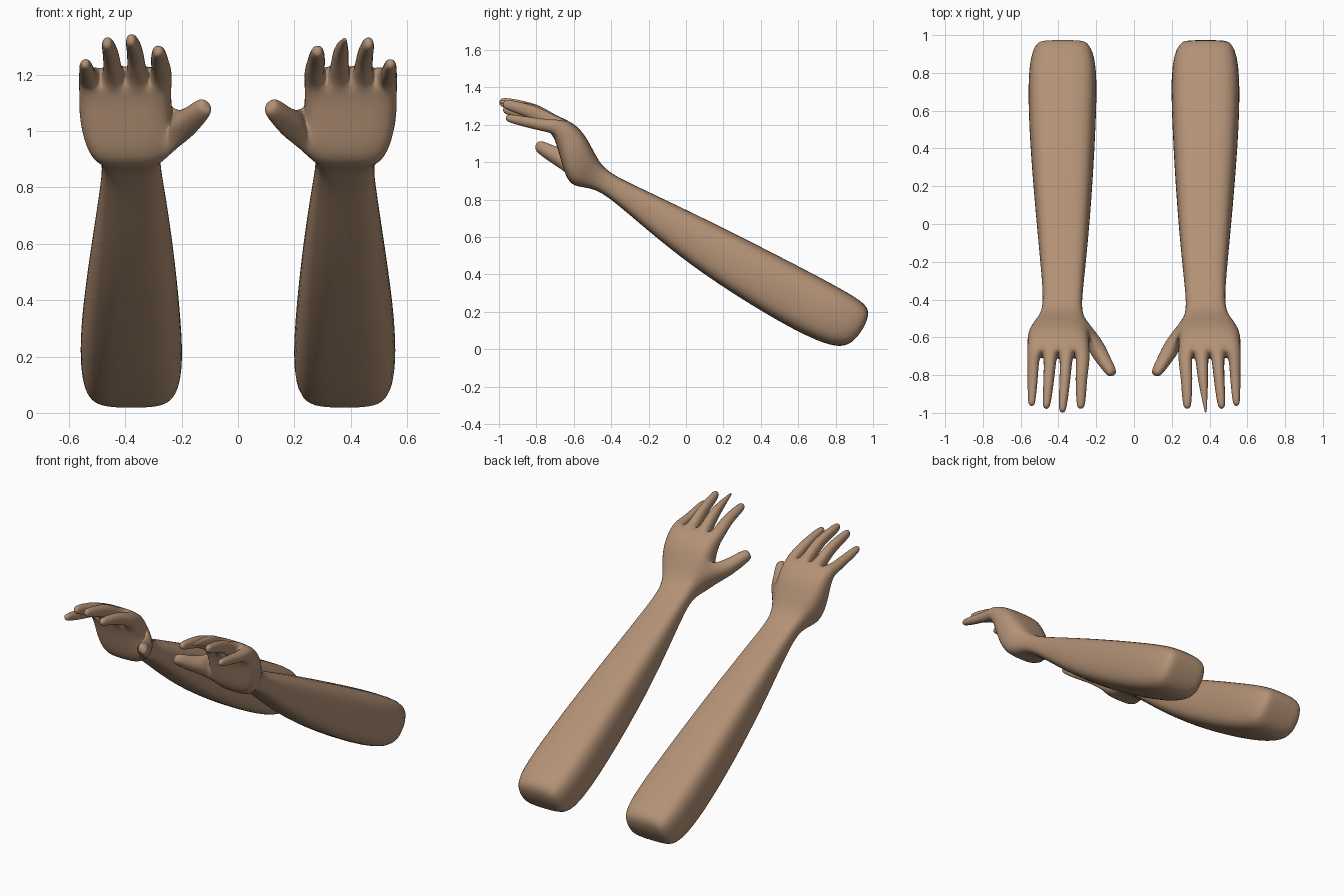
import bpy
import bmesh
import math
from mathutils import Vector, geometry

cube = bpy.data.objects.get("Cube")
if cube:
    bpy.data.objects.remove(cube)

skin = bpy.data.materials.new("tan_skin")
skin.use_nodes = True
skin.diffuse_color = (0.45, 0.285, 0.18, 1)
skin.node_tree.nodes["Principled BSDF"].inputs["Base Color"].default_value = skin.diffuse_color

# Rounded cross-section: five points over the top, one on the outer side,
# five back along the underside, one on the inner side
COLUMNS = [(-0.9, 0.8), (-0.5, 1), (0, 1), (0.5, 1), (0.9, 0.8)]
OUTLINE = COLUMNS + [(1, 0)] + [(u, -v) for u, v in reversed(COLUMNS)] + [(-1, 0)]

# Sections from elbow to knuckles: top y, z, bottom y, z, centre x, half width
SECTIONS = [
    (1.00, 0.20, 0.91, 0.04, 0.38, 0.135),
    (0.93, 0.27, 0.80, -0.01, 0.377, 0.19),
    (0.62, 0.435, 0.45, 0.17, 0.38, 0.185),
    (0.15, 0.675, 0.00, 0.46, 0.375, 0.152),
    (-0.25, 0.865, -0.33, 0.745, 0.375, 0.115),
    (-0.43, 0.95, -0.49, 0.875, 0.38, 0.10),
    (-0.48, 1.03, -0.62, 0.86, 0.39, 0.15),
    (-0.525, 1.12, -0.66, 0.98, 0.40, 0.17),
    (-0.575, 1.19, -0.69, 1.09, 0.40, 0.168),
    (-0.65, 1.235, -0.71, 1.14, 0.40, 0.17),
]
HEEL = 6  # the thumb grows between this section and the next

# Fingers from index to little: middle joint, then tip
FINGERS = [
    ((0.285, -0.81, 1.25), (0.285, -0.98, 1.285)),
    ((0.365, -0.82, 1.285), (0.38, -1.00, 1.325)),
    ((0.45, -0.815, 1.27), (0.465, -0.98, 1.315)),
    ((0.53, -0.80, 1.205), (0.54, -0.965, 1.24)),
]
THUMB = [
    ((0.20, -0.65, 1.015), 0.052),
    ((0.16, -0.72, 1.045), 0.041),
    ((0.125, -0.775, 1.08), 0.035),
    ((0.11, -0.80, 1.09), 0.022),
]


def section_ring(bm, ty, tz, by, bz, cx, half):
    top, bottom = Vector((cx, ty, tz)), Vector((cx, by, bz))
    middle, up = (top + bottom) / 2, (top - bottom) / 2
    return [bm.verts.new(middle + up * v + Vector((half * u, 0, 0))) for u, v in OUTLINE]


def end_cells(ring):
    """Four loops that divide the end of the arm into columns."""
    cells = []
    for i in range(4):
        loop = [ring[i], ring[i + 1], ring[9 - i], ring[10 - i]]
        if i == 0:
            loop.append(ring[11])
        if i == 3:
            loop.insert(2, ring[5])
        cells.append(loop)
    return cells


def grow(bm, loop, stations):
    """Continue an open loop as a tapering limb through (point, radius) stations."""
    base = [v.co.copy() for v in loop]
    centre = sum(base, Vector()) / len(base)
    normal = geometry.normal(base)
    if normal.dot(Vector(stations[0][0]) - centre) < 0:
        normal = -normal
    # allowance for the rounding of the subdivided surface
    fit = 2 / 3 + math.cos(math.tau / len(base)) / 3
    previous = centre
    for point, radius in stations:
        point = Vector(point)
        turn = normal.rotation_difference(point - previous)
        ring = [bm.verts.new(point + turn @ (co - centre).normalized() * radius / fit)
                for co in base]
        for i in range(len(ring)):
            j = (i + 1) % len(ring)
            bm.faces.new((loop[i], loop[j], ring[j], ring[i]))
        loop, previous = ring, point
    bm.faces.new(loop)


def build_arm(name, side, levels, sharp_finger=None):
    bm = bmesh.new()
    rings = [section_ring(bm, *s) for s in SECTIONS]

    # Forearm and palm, left open where the thumb starts
    for r, (a, b) in enumerate(zip(rings, rings[1:])):
        for i in range(12):
            if r == HEEL and i in (10, 11):
                continue
            j = (i + 1) % 12
            bm.faces.new((a[i], a[j], b[j], b[i]))
    for cell in end_cells(rings[0]):
        bm.faces.new(cell)

    # Fingers
    for n, (cell, (mid, tip)) in enumerate(zip(end_cells(rings[-1]), FINGERS)):
        root = sum((v.co for v in cell), Vector()) / len(cell)
        mid, tip = Vector(mid), Vector(tip)
        taper = 0.4 if n == sharp_finger else 1
        size = 0.88 if n == 3 else 1
        grow(bm, cell, [
            (root.lerp(mid, 0.4), 0.038 * size),
            (mid, 0.034 * size),
            (mid.lerp(tip, 0.8), 0.027 * size * taper),
            (tip, 0.016 * size * taper),
        ])

    # Thumb
    a, b = rings[HEEL], rings[HEEL + 1]
    grow(bm, [a[0], a[11], a[10], b[10], b[11], b[0]], THUMB)

    for v in bm.verts:
        v.co.x *= side
    bmesh.ops.recalc_face_normals(bm, faces=bm.faces[:])
    mesh = bpy.data.meshes.new(name)
    bm.to_mesh(mesh)
    bm.free()
    mesh.materials.append(skin)
    mesh.shade_smooth()
    arm = bpy.data.objects.new(name, mesh)
    bpy.context.collection.objects.link(arm)
    rounding = arm.modifiers.new("rounding", 'SUBSURF')
    rounding.levels = rounding.render_levels = levels


build_arm("right_arm", -1, 3)
build_arm("left_arm", 1, 2, sharp_finger=1)
